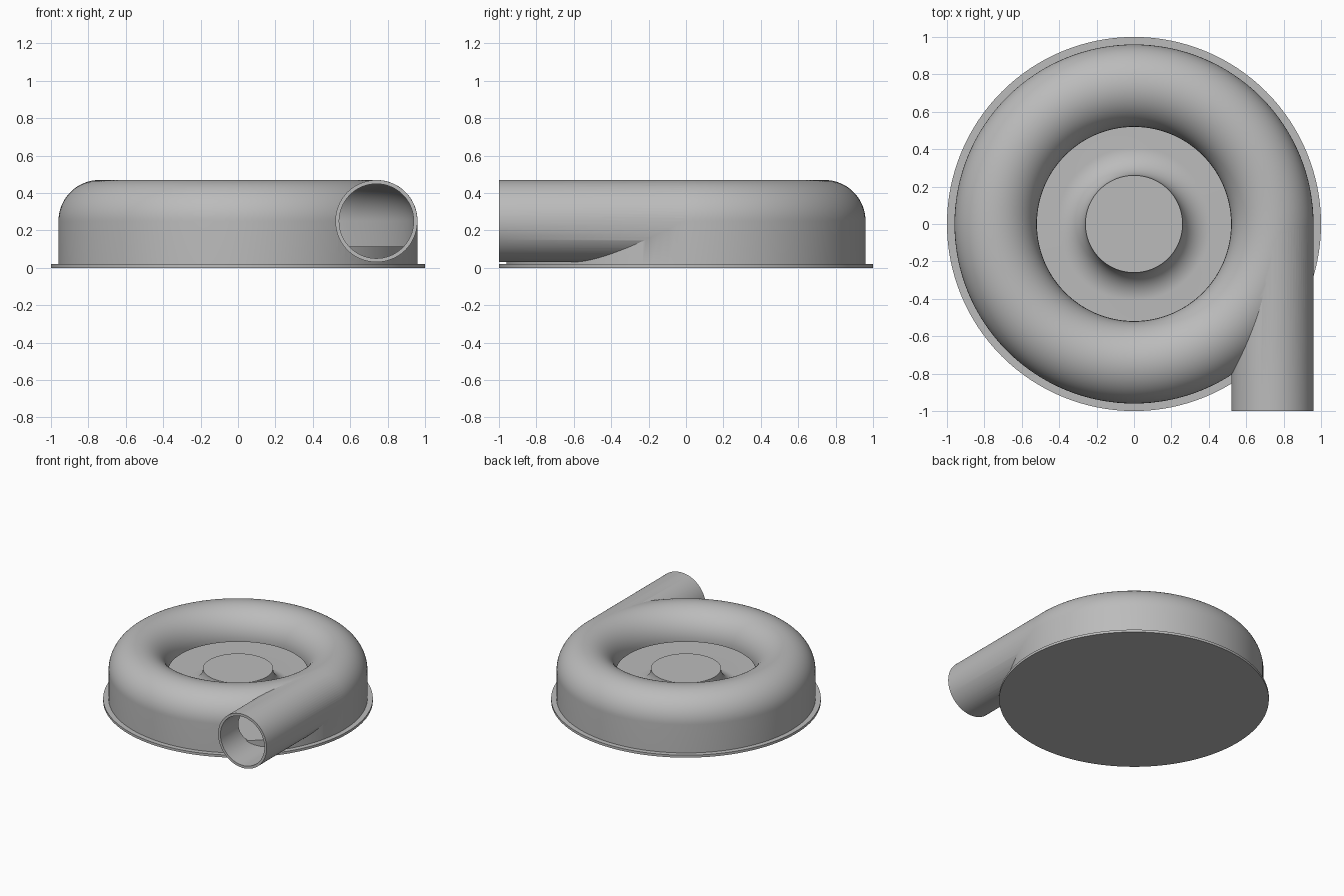
import bpy
import bmesh
from math import cos, sin, pi, radians
from mathutils import Matrix, Vector

if "Cube" in bpy.data.objects:
    bpy.data.objects.remove(bpy.data.objects["Cube"])

grey = bpy.data.materials.new("plain grey")
grey.use_nodes = True
GREY = (0.5, 0.5, 0.5, 1)
grey.diffuse_color = GREY
grey.node_tree.nodes["Principled BSDF"].inputs["Base Color"].default_value = GREY

RING, MID, TUBE, WALL = 0.74, 0.25, 0.22, 0.02   # ring radius, height, tube radius, wall


def finish(bm, name):
    bmesh.ops.recalc_face_normals(bm, faces=bm.faces)
    mesh = bpy.data.meshes.new(name)
    bm.to_mesh(mesh)
    bm.free()
    mesh.materials.append(grey)
    obj = bpy.data.objects.new(name, mesh)
    bpy.context.collection.objects.link(obj)
    return obj


def arc(cx, cz, r, start, end, n=20):
    """Points on an arc in the r-z plane, angles in degrees."""
    angles = [radians(start + (end - start) * i / n) for i in range(n + 1)]
    return [(cx + r * cos(a), cz + r * sin(a)) for a in angles]


def lathe(name, profile, steps=128):
    """Solid of revolution about z; the profile starts and ends on the axis."""
    bm = bmesh.new()
    verts = [bm.verts.new((r, 0, z)) for r, z in profile]
    edges = [bm.edges.new(pair) for pair in zip(verts, verts[1:])]
    bmesh.ops.spin(bm, geom=verts + edges, cent=(0, 0, 0), axis=(0, 0, 1),
                   angle=2 * pi, steps=steps, use_merge=False)
    bmesh.ops.remove_doubles(bm, verts=bm.verts, dist=0.0001)
    return finish(bm, name)


def pipe(name, r, y0, y1):
    """Solid cylinder along y at the outlet position."""
    bm = bmesh.new()
    place = Matrix.Translation((RING, (y0 + y1) / 2, MID)) @ Matrix.Rotation(pi / 2, 4, "X")
    bmesh.ops.create_cone(bm, cap_ends=True, segments=80, radius1=r, radius2=r,
                          depth=y1 - y0, matrix=place)
    return finish(bm, name)


def select(obj):
    bpy.ops.object.select_all(action="DESELECT")
    obj.select_set(True)
    bpy.context.view_layer.objects.active = obj


def combine(obj, other, operation):
    mod = obj.modifiers.new(operation.lower(), "BOOLEAN")
    mod.operation, mod.object, mod.solver = operation, other, "EXACT"
    select(obj)
    bpy.ops.object.modifier_apply(modifier=mod.name)
    bpy.data.objects.remove(other)


# Round base flange
flange = lathe("base_flange", [(0, 0), (1, 0), (1, 0.02), (0, 0.02)])

# Ring housing with straight outer wall and rounded top
housing = lathe("volute_housing", [(0, 0.01), (RING + TUBE, 0.01)]
                + arc(RING, MID, TUBE, 0, 180, 40) + [(0.515, 0.27), (0, 0.27)])

# Tangential outlet, then the hollow inside and the bore
combine(housing, pipe("outlet", TUBE - 0.0005, -1, 0), "UNION")
inner = TUBE - WALL
cavity = lathe("cavity_cutter", [(0, 0.05), (RING + inner, 0.05)]
               + arc(RING, MID, inner, 0, 180, 40)
               + [(0.519, 0.24), (0.519, 0.32), (0, 0.32)])
combine(housing, cavity, "DIFFERENCE")
combine(housing, pipe("bore_cutter", inner - 0.001, -1.1, 0), "DIFFERENCE")

# Raised inner floor flaring up into the central hub
hub = lathe("hub_and_floor", [(0, 0.015), (0.95, 0.015), (0.95, 0.115)]
            + arc(0.41, 0.265, 0.15, 270, 180) + [(0, 0.265)])

for part in (flange, housing, hub):
    select(part)
    bpy.ops.object.shade_smooth_by_angle(angle=radians(30))
